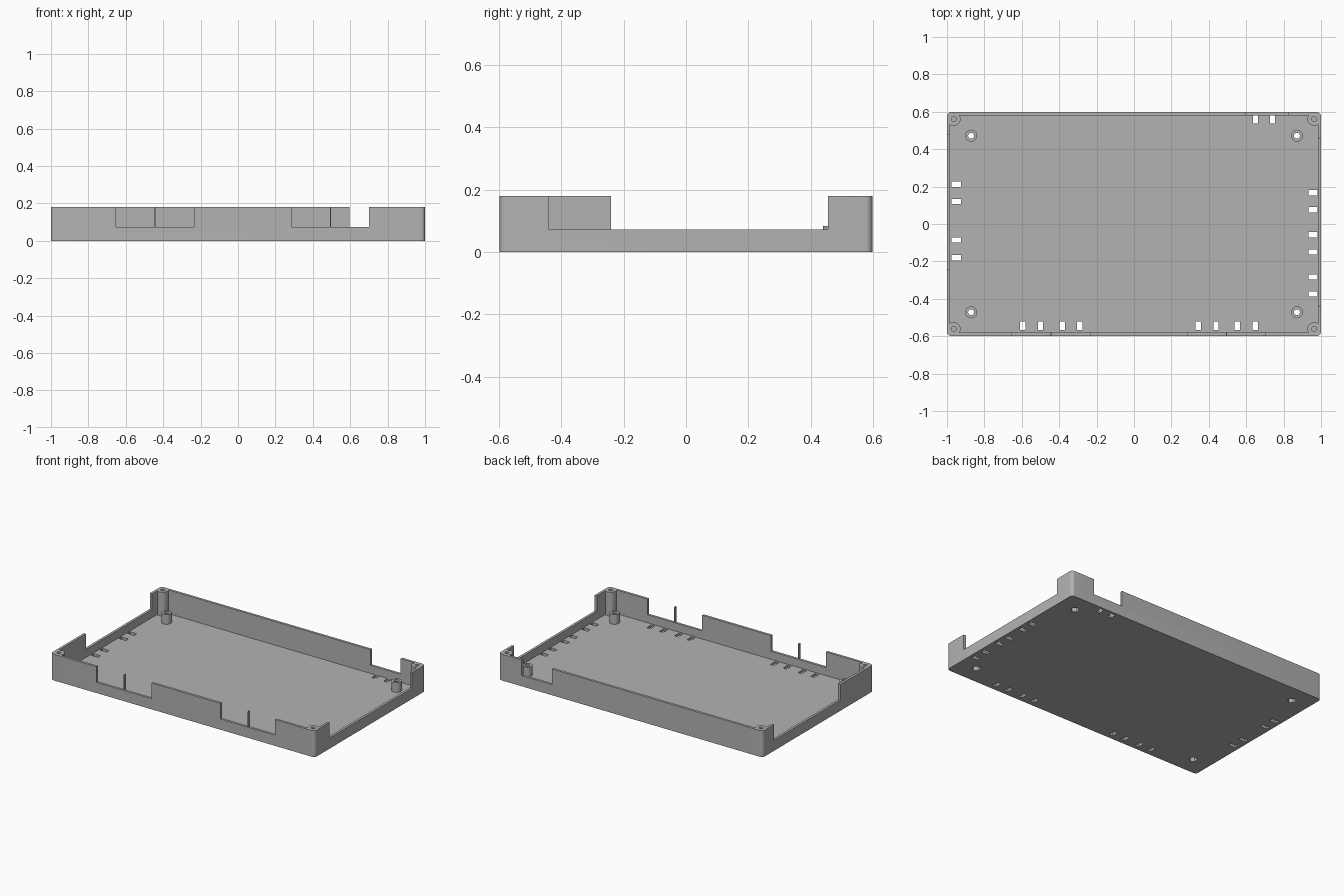
import bpy, bmesh, math
from mathutils import Matrix

cube = bpy.data.objects.get("Cube")
if cube:
    bpy.data.objects.remove(cube, do_unlink=True)

grey = bpy.data.materials.new("grey plastic")
grey.use_nodes = True
grey.diffuse_color = (0.45, 0.45, 0.45, 1)
grey.node_tree.nodes["Principled BSDF"].inputs["Base Color"].default_value = (0.45, 0.45, 0.45, 1)

HX, HY, H = 1.0, 0.598, 0.18      # half length, half width, height
WALL, FLOOR, SILL = 0.017, 0.018, 0.073


def finish(bm, name):
    mesh = bpy.data.meshes.new(name)
    bm.to_mesh(mesh)
    bm.free()
    mesh.materials.append(grey)
    ob = bpy.data.objects.new(name, mesh)
    bpy.context.collection.objects.link(ob)
    return ob


def add_box(bm, x0, x1, y0, y1, z0, z1):
    m = Matrix.Translation(((x0 + x1) / 2, (y0 + y1) / 2, (z0 + z1) / 2))
    m = m @ Matrix.Diagonal((x1 - x0, y1 - y0, z1 - z0, 1))
    return bmesh.ops.create_cube(bm, size=1, matrix=m)["verts"]


def add_tube(bm, x, y, r, z0, z1, sides=32):
    bmesh.ops.create_cone(bm, cap_ends=True, segments=sides, radius1=r, radius2=r,
                          depth=z1 - z0, matrix=Matrix.Translation((x, y, (z0 + z1) / 2)))


def rounded_box(name, hx, hy, z0, z1, r):
    bm = bmesh.new()
    add_box(bm, -hx, hx, -hy, hy, z0, z1)
    edges = [e for e in bm.edges if abs(e.verts[0].co.z - e.verts[1].co.z) > 0.01]
    bmesh.ops.bevel(bm, geom=edges, offset=r, segments=8, profile=0.5, affect='EDGES')
    return finish(bm, name)


def combine(target, other, operation):
    """Apply a boolean and remove the helper."""
    mod = target.modifiers.new("boolean", 'BOOLEAN')
    mod.operation, mod.solver, mod.object = operation, 'EXACT', other
    dg = bpy.context.evaluated_depsgraph_get()
    mesh = bpy.data.meshes.new_from_object(target.evaluated_get(dg))
    target.modifiers.clear()
    target.data = mesh
    bpy.data.objects.remove(other, do_unlink=True)


corners = [(sx, sy) for sx in (-1, 1) for sy in (-1, 1)]

# Open tray
tray = rounded_box("case_tray", HX, HY, 0, H, 0.022)
combine(tray, rounded_box("cavity", HX - WALL, HY - WALL, FLOOR, H + 0.1, 0.006), 'DIFFERENCE')

# Corner screw posts and board standoffs
bm = bmesh.new()
for sx, sy in corners:
    add_tube(bm, sx * 0.963, sy * 0.561, 0.036, FLOOR / 2, H)
    add_tube(bm, sx * 0.871, sy * 0.472, 0.032, FLOOR / 2, 0.084)
combine(tray, finish(bm, "posts"), 'UNION')

# Connector openings in the walls, leaving thin ribs in the front ones
bm = bmesh.new()
for x0, x1 in ((-0.652, -0.447), (-0.442, -0.235), (0.285, 0.491), (0.496, 0.7)):
    add_box(bm, x0, x1, -HY - 0.05, -HY + 0.03, SILL, H + 0.1)
add_box(bm, 0.597, 0.825, HY - 0.03, HY + 0.05, SILL, H + 0.1)
add_box(bm, HX - 0.03, HX + 0.05, -0.44, 0.455, SILL, H + 0.1)
add_box(bm, -HX - 0.05, -HX + 0.03, -0.24, 0.475, SILL, H + 0.1)
combine(tray, finish(bm, "openings"), 'DIFFERENCE')

# Tie slots through the floor
bm = bmesh.new()
W = 0.014
for x in (-0.595, -0.5, -0.384, -0.29, 0.343, 0.438, 0.552, 0.648):
    add_box(bm, x - W, x + W, -0.568, -0.52, -0.1, 0.05)
for x in (0.65, 0.741):
    add_box(bm, x - W, x + W, 0.536, 0.58, -0.1, 0.05)
for y in (0.212, 0.12, -0.086, -0.18):
    add_box(bm, -0.976, -0.924, y - W, y + W, -0.1, 0.05)
for y in (0.167, 0.076, -0.058, -0.149, -0.283, -0.374):
    add_box(bm, 0.932, 0.98, y - W, y + W, -0.1, 0.05)

# Screw holes: blind in the corner posts, through the standoffs
for sx, sy in corners:
    add_tube(bm, sx * 0.963, sy * 0.561, 0.013, 0.06, H + 0.1, 24)
    add_tube(bm, sx * 0.871, sy * 0.472, 0.016, -0.1, 0.2, 24)
combine(tray, finish(bm, "holes"), 'DIFFERENCE')

# Hexagonal nut recesses under the standoffs
bm = bmesh.new()
for sx, sy in corners:
    add_tube(bm, sx * 0.871, sy * 0.472, 0.027, -0.1, 0.03, 6)
combine(tray, finish(bm, "nut_recesses"), 'DIFFERENCE')

bpy.ops.object.select_all(action='DESELECT')
tray.select_set(True)
bpy.context.view_layer.objects.active = tray
bpy.ops.object.shade_smooth_by_angle(angle=math.radians(30))
